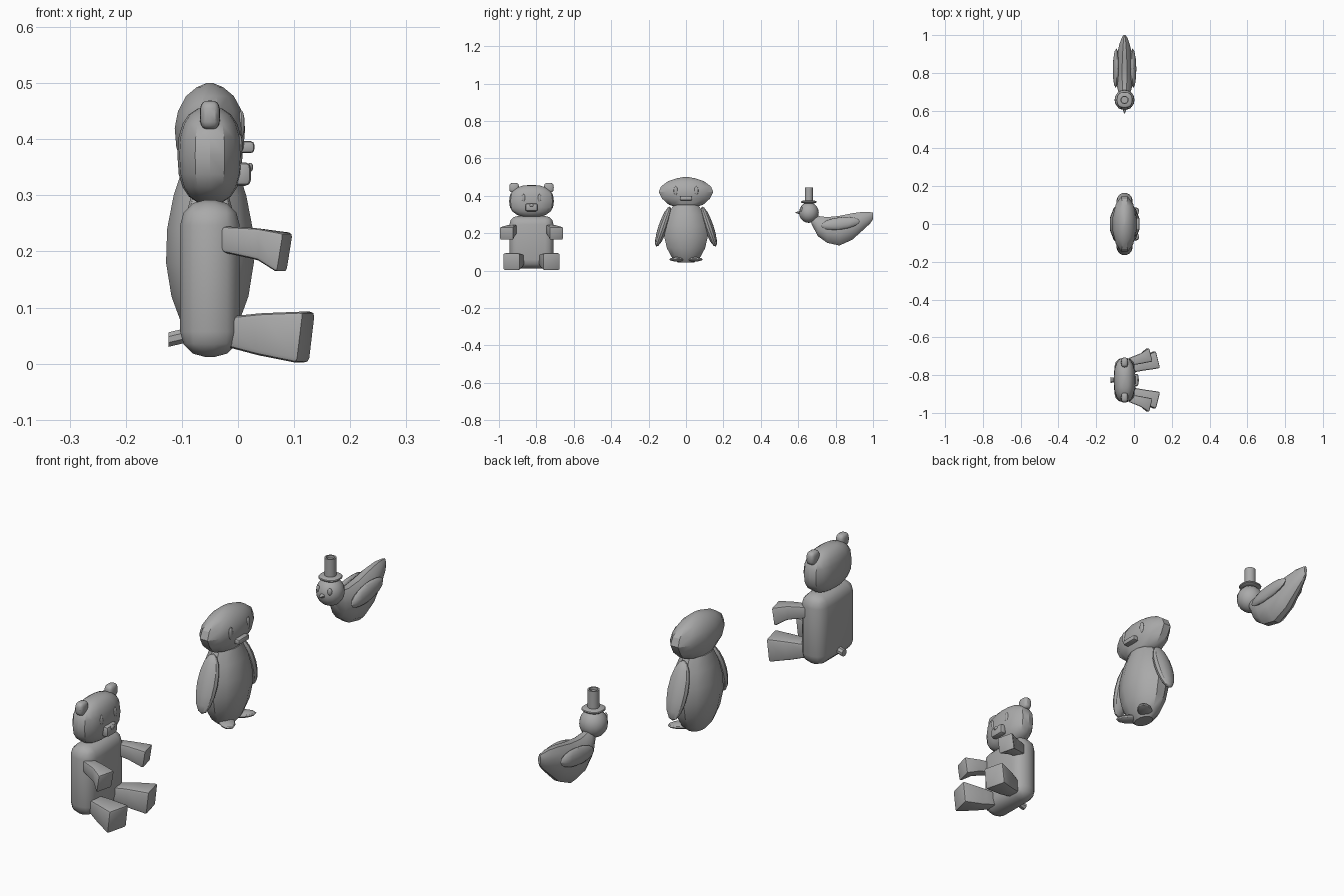
import bpy, bmesh
from math import sin, cos, pi, copysign
from mathutils import Vector, Euler

if "Cube" in bpy.data.objects:
    bpy.data.objects.remove(bpy.data.objects["Cube"])

grey = bpy.data.materials.new("plain_grey")
grey.use_nodes = True
tone = (0.4, 0.4, 0.4, 1)
grey.diffuse_color = tone
grey.node_tree.nodes["Principled BSDF"].inputs["Base Color"].default_value = tone


def finish(name, bm, bevel=0, segments=3):
    """Turn a bmesh into a smooth-shaded object, optionally with rounded edges."""
    bmesh.ops.recalc_face_normals(bm, faces=bm.faces)
    if bevel:
        bmesh.ops.bevel(bm, geom=bm.edges[:], offset=bevel, segments=segments,
                        profile=0.5, affect='EDGES', clamp_overlap=True)
    mesh = bpy.data.meshes.new(name)
    bm.to_mesh(mesh)
    bm.free()
    mesh.materials.append(grey)
    obj = bpy.data.objects.new(name, mesh)
    bpy.context.collection.objects.link(obj)
    bpy.ops.object.select_all(action='DESELECT')
    obj.select_set(True)
    bpy.context.view_layer.objects.active = obj
    bpy.ops.object.shade_smooth_by_angle()
    return obj


def blob(name, centre, radii, rotation=(0, 0, 0), power=1, segments=16):
    """Ellipsoid; a power below one makes it boxier."""
    bm = bmesh.new()
    bmesh.ops.create_uvsphere(bm, u_segments=segments, v_segments=segments // 2 + 2, radius=1)
    turn = Euler(rotation).to_matrix()
    for v in bm.verts:
        shaped = [copysign(abs(c) ** power, c) * r for c, r in zip(v.co, radii)]
        v.co = turn @ Vector(shaped) + Vector(centre)
    return finish(name, bm)


def box(name, centre, size, bevel, segments=3):
    bm = bmesh.new()
    bmesh.ops.create_cube(bm, size=1)
    for v in bm.verts:
        v.co = Vector(c * s for c, s in zip(v.co, size)) + Vector(centre)
    return finish(name, bm, bevel, segments)


def loft(name, axis, rings, sides=12, bevel=0, cap=True):
    """Skin rings of (position, centre_a, centre_b, radius_a, radius_b) along an axis."""
    bm = bmesh.new()
    others = [i for i in range(3) if i != axis]
    grow = 2 ** 0.5 if sides == 4 else 1
    loops = []
    for pos, ca, cb, ra, rb in rings:
        loop = []
        for i in range(sides):
            angle = 2 * pi * (i + 0.5) / sides
            p = Vector()
            p[axis] = pos
            p[others[0]] = ca + ra * grow * cos(angle)
            p[others[1]] = cb + rb * grow * sin(angle)
            loop.append(bm.verts.new(p))
        loops.append(loop)
    for low, high in zip(loops, loops[1:]):
        for i in range(sides):
            j = (i + 1) % sides
            bm.faces.new((low[i], low[j], high[j], high[i]))
    if cap:
        bm.faces.new(loops[0])
        bm.faces.new(loops[-1])
    return finish(name, bm, bevel, 2)


mid = -0.05  # shared x centre of the three toys
sides = (("right", -1), ("left", 1))

# Bear, seated and facing +x
bear = -0.826
box("bear_body", (mid, bear, 0.152), (0.106, 0.235, 0.28), 0.045)
blob("bear_head", (mid, bear, 0.371), (0.058, 0.12, 0.087), power=0.82)
box("bear_muzzle", (0.007, bear, 0.338), (0.032, 0.066, 0.042), 0.01, 2)
blob("bear_nose", (0.022, bear, 0.35), (0.005, 0.012, 0.008))
loft("bear_tail", 0, [(-0.124, bear, 0.043, 0.016, 0.014),
                      (-0.09, bear, 0.051, 0.014, 0.014)], 8)
for label, s in sides:
    blob(label + "_bear_ear", (mid, bear + s * 0.093, 0.443), (0.018, 0.026, 0.026), power=0.65)
    blob(label + "_bear_eye", (0.003, bear + s * 0.043, 0.388), (0.005, 0.009, 0.021))
    arm = loft(label + "_bear_arm", 0, [(-0.03, bear + s * 0.095, 0.222, 0.02, 0.023),
                                        (0.03, bear + s * 0.112, 0.214, 0.027, 0.028),
                                        (0.098, bear + s * 0.134, 0.198, 0.036, 0.035)], 4, 0.007)
    leg = loft(label + "_bear_leg", 0, [(-0.035, bear + s * 0.06, 0.058, 0.025, 0.024),
                                        (0.04, bear + s * 0.085, 0.052, 0.037, 0.038),
                                        (0.126, bear + s * 0.108, 0.047, 0.045, 0.046)], 4, 0.009)
    # Paw and foot ends lean outward and tilt with the limb
    for limb, lean in ((arm, 0.16), (leg, 0.12)):
        for v in limb.data.vertices:
            if v.co.x > 0.06:
                height = v.co.z - (0.23 if limb == arm else 0.06)
                v.co.x += lean * height - s * 0.25 * (v.co.y - bear - s * 0.1)

# Penguin, standing and facing +x
loft("penguin_body", 2, [(z, mid, 0, rx, ry) for z, rx, ry in (
    (0.042, 0.03, 0.045), (0.07, 0.052, 0.078), (0.12, 0.071, 0.106), (0.18, 0.081, 0.12),
    (0.24, 0.079, 0.115), (0.3, 0.067, 0.097), (0.35, 0.05, 0.07))])
loft("penguin_head", 2, [(z, mid, 0, rx, ry) for z, rx, ry in (
    (0.339, 0.03, 0.055), (0.352, 0.048, 0.095), (0.385, 0.062, 0.133), (0.42, 0.065, 0.151),
    (0.45, 0.059, 0.138), (0.477, 0.044, 0.1), (0.493, 0.024, 0.052), (0.5, 0.006, 0.012))])
box("penguin_beak", (0.014, 0, 0.386), (0.03, 0.066, 0.021), 0.006, 2)
for label, s in sides:
    blob(label + "_penguin_eye", (0.006, s * 0.055, 0.427), (0.006, 0.011, 0.024))
    blob(label + "_penguin_wing", (mid, s * 0.122, 0.235), (0.043, 0.025, 0.113),
         (s * 0.33, 0, 0), segments=12)
    blob(label + "_penguin_foot", (-0.018, s * 0.045, 0.06), (0.056, 0.03, 0.012),
         (0, 0, s * 0.75), segments=12)

# Duck, facing -y with a raised tail
loft("duck_body", 1, [(y, mid, z, rx, rz) for y, z, rx, rz in (
    (0.67, 0.275, 0.02, 0.025), (0.705, 0.238, 0.036, 0.056), (0.755, 0.217, 0.047, 0.071),
    (0.82, 0.213, 0.05, 0.082), (0.89, 0.236, 0.043, 0.073), (0.95, 0.267, 0.029, 0.049),
    (0.985, 0.282, 0.016, 0.031), (1.0, 0.292, 0.006, 0.018))])
head_y = 0.657
blob("duck_head", (mid, head_y, 0.31), (0.053, 0.053, 0.055))
loft("duck_beak", 1, [(0.585, mid, 0.31, 0.002, 0.002), (0.613, mid, 0.31, 0.013, 0.01)], 10)
for label, s in sides:
    blob(label + "_duck_eye", (mid + s * 0.026, head_y - 0.041, 0.328),
         (0.009, 0.006, 0.014), (0, 0, s * 0.55))
    blob(label + "_duck_wing", (mid + s * 0.045, 0.825, 0.252), (0.017, 0.105, 0.033),
         (0.12, s * -0.15, 0), segments=12)

# Top hat with a rounded brim and a dished crown
blob("hat_brim", (mid, head_y, 0.367), (0.042, 0.042, 0.009), power=0.8)
loft("hat_crown", 2, [(z, mid, head_y, r, r) for z, r in (
    (0.36, 0.022), (0.445, 0.022), (0.445, 0.016), (0.435, 0.016))], 16)
